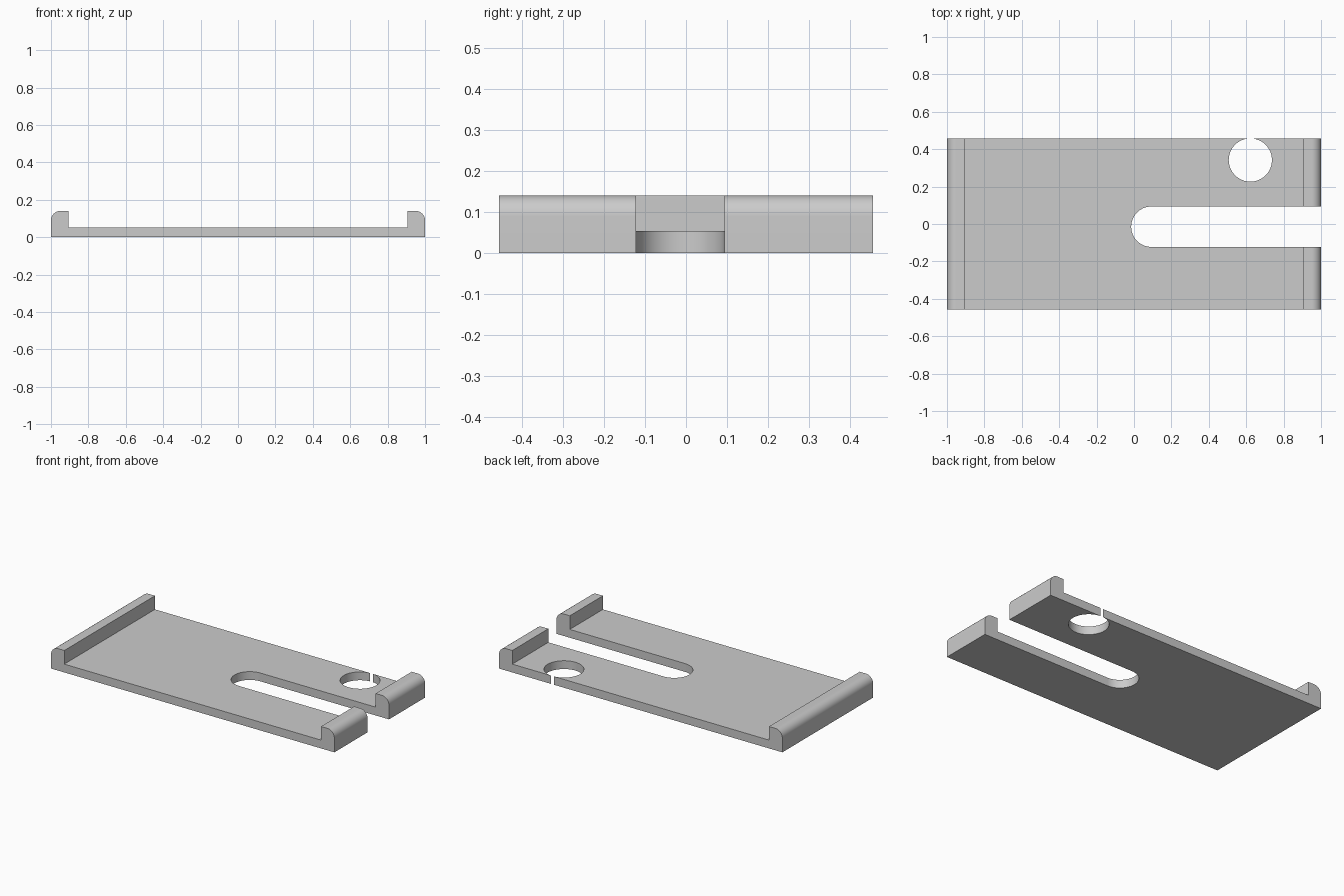
import bpy, bmesh, math

cube = bpy.data.objects.get("Cube")
if cube:
    bpy.data.objects.remove(cube, do_unlink=True)

HALF_Y = 0.457
PLATE, LIP, INNER, ROUND = 0.053, 0.14, 0.906, 0.05

grey = bpy.data.materials.new("plain_grey")
grey.use_nodes = True
colour = (0.6, 0.6, 0.6, 1)
grey.diffuse_color = colour
grey.node_tree.nodes["Principled BSDF"].inputs["Base Color"].default_value = colour


def arc(cx, cy, r, start, end, steps):
    """Points along an arc, angles in degrees."""
    angles = [math.radians(start + (end - start) * i / steps) for i in range(steps + 1)]
    return [(cx + r * math.cos(a), cy + r * math.sin(a)) for a in angles]


def prism(name, points, offset):
    """Solid made by sweeping a closed outline along an offset."""
    bm = bmesh.new()
    face = bm.faces.new([bm.verts.new(p) for p in points])
    swept = bmesh.ops.extrude_face_region(bm, geom=[face])["geom"]
    bmesh.ops.translate(bm, vec=offset, verts=[v for v in swept if isinstance(v, bmesh.types.BMVert)])
    bmesh.ops.recalc_face_normals(bm, faces=bm.faces)
    mesh = bpy.data.meshes.new(name)
    bm.to_mesh(mesh)
    bm.free()
    mesh.materials.append(grey)
    obj = bpy.data.objects.new(name, mesh)
    bpy.context.collection.objects.link(obj)
    return obj


# Shallow tray section: flat floor with a rounded lip at each end
right_half = [(1, 0)] + arc(1 - ROUND, LIP - ROUND, ROUND, 0, 90, 12) + [(INNER, LIP), (INNER, PLATE)]
section = right_half + [(-x, z) for x, z in reversed(right_half)]
tray = prism("slotted_tray", [(x, -HALF_Y, z) for x, z in section], (0, 2 * HALF_Y, 0))

# Cutters: open-ended slot, and round hole that just breaks the back edge
slot = arc(0.093, -0.0145, 0.108, 90, 270, 32)
slot += [(1.2, slot[-1][1]), (1.2, slot[0][1])]
hole = arc(0.622, 0.342, 0.1155, 90, 450, 64)[:-1]
cutters = [prism(name, [(x, y, -0.1) for x, y in outline], (0, 0, 0.4))
           for name, outline in (("slot_cutter", slot), ("hole_cutter", hole))]

bpy.ops.object.select_all(action="DESELECT")
bpy.context.view_layer.objects.active = tray
tray.select_set(True)
for cutter in cutters:
    cutter.hide_render = True
    cut = tray.modifiers.new(cutter.name, "BOOLEAN")
    cut.operation = "DIFFERENCE"
    cut.solver = "EXACT"
    cut.object = cutter
    bpy.ops.object.modifier_apply(modifier=cut.name)
    bpy.data.objects.remove(cutter, do_unlink=True)

bpy.ops.object.shade_smooth_by_angle(angle=math.radians(30))
